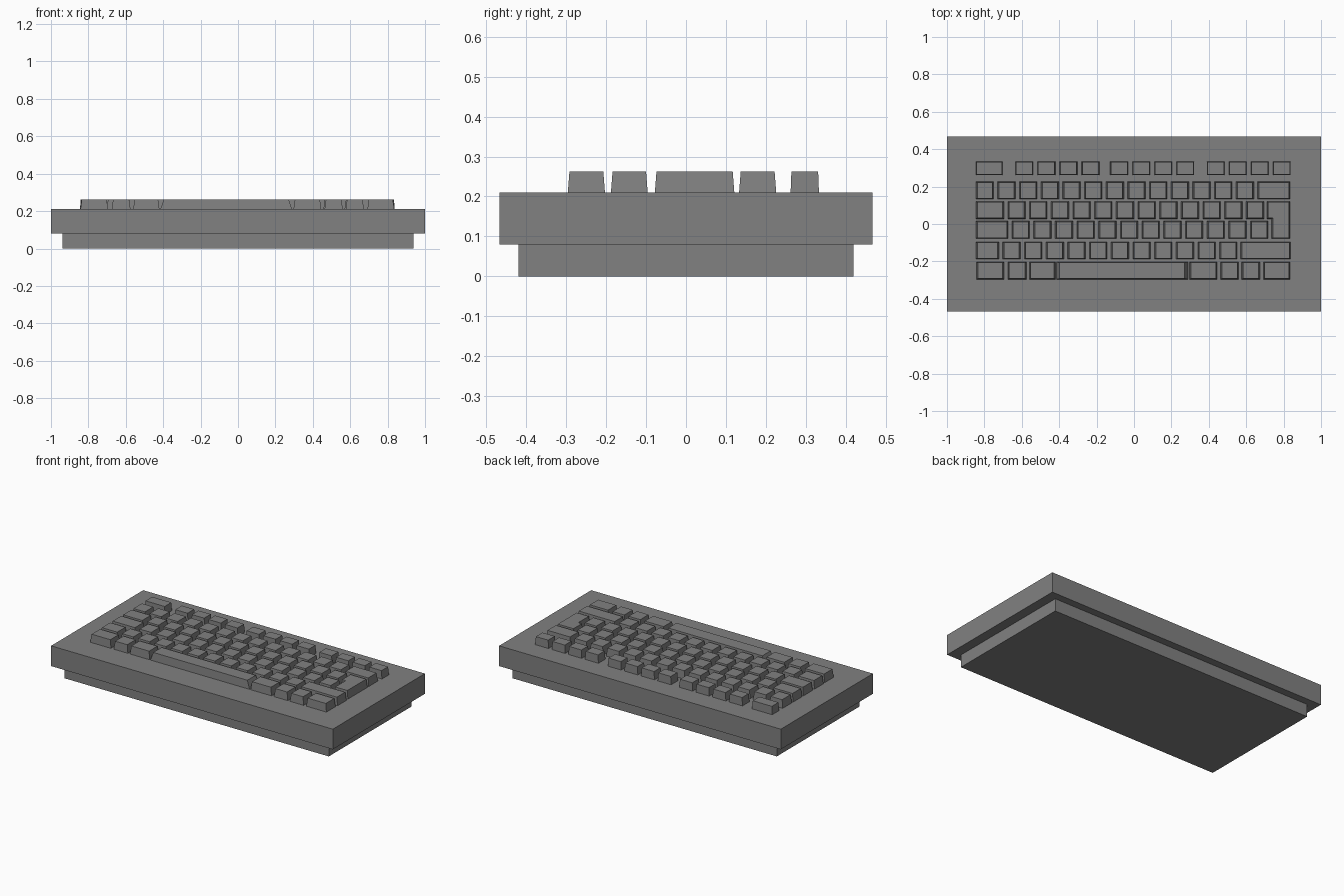
import bpy, bmesh

if "Cube" in bpy.data.objects:
    bpy.data.objects.remove(bpy.data.objects["Cube"])

DECK_Z, KEY_Z = 0.21, 0.262

# Dark grey plastic
plastic = bpy.data.materials.new("dark_plastic")
plastic.diffuse_color = (0.22, 0.22, 0.22, 1)
plastic.use_nodes = True
plastic.node_tree.nodes["Principled BSDF"].inputs["Base Color"].default_value = plastic.diffuse_color


def slab(name, hx, hy, z0, z1):
    """Centred box between two heights."""
    bm = bmesh.new()
    bmesh.ops.create_cube(bm, size=1)
    for v in bm.verts:
        v.co = (v.co.x * 2 * hx, v.co.y * 2 * hy, z1 if v.co.z > 0 else z0)
    finish(name, bm)


def finish(name, bm):
    bmesh.ops.recalc_face_normals(bm, faces=bm.faces)
    mesh = bpy.data.meshes.new(name)
    bm.to_mesh(mesh)
    bm.free()
    mesh.materials.append(plastic)
    bpy.context.collection.objects.link(bpy.data.objects.new(name, mesh))


def add_key(bm, outline, ix, iy):
    """Tapered keycap from a counter-clockwise right-angled outline."""
    n = len(outline)
    low = [bm.verts.new((x, y, DECK_Z)) for x, y in outline]
    top = []
    for i, (x, y) in enumerate(outline):
        dx = dy = 0
        for (ax, ay), (bx, by) in ((outline[i - 1], (x, y)),
                                   ((x, y), outline[(i + 1) % n])):
            if abs(bx - ax) > abs(by - ay):
                dy = iy if bx > ax else -iy
            else:
                dx = -ix if by > ay else ix
        top.append(bm.verts.new((x + dx, y + dy, KEY_Z)))
    bm.faces.new(top)
    bm.faces.new(low[::-1])
    for i in range(n):
        j = (i + 1) % n
        bm.faces.new((low[i], low[j], top[j], top[i]))


def key_row(name, y0, y1, spans, ix=0.007, iy=0.004):
    bm = bmesh.new()
    for x0, x1 in spans:
        add_key(bm, [(x0, y0), (x1, y0), (x1, y1), (x0, y1)], ix, iy)
    finish(name, bm)


def run(start, count, pitch=0.1159, width=0.095):
    return [(start + i * pitch, start + i * pitch + width) for i in range(count)]


# Case
slab("base_plinth", 0.938, 0.419, 0, 0.08)
slab("case_body", 1.0, 0.467, 0.08, DECK_Z)

# Key rows, back to front
key_row("function_keys", 0.262, 0.333,
        [(-0.845, -0.702)] + run(-0.634, 4, 0.118) + run(-0.127, 4, 0.118)
        + run(0.389, 4, 0.118), 0.004, 0.002)
key_row("number_keys", 0.133, 0.226, run(-0.845, 13) + [(0.661, 0.835)])
key_row("upper_letter_keys", 0.028, 0.121, [(-0.845, -0.695)] + run(-0.675, 12))
key_row("middle_letter_keys", -0.078, 0.016, [(-0.845, -0.673)] + run(-0.653, 12))
key_row("lower_letter_keys", -0.188, -0.096,
        [(-0.845, -0.722)] + run(-0.702, 11) + [(0.57, 0.838)])
key_row("modifier_keys", -0.296, -0.203,
        [(-0.842, -0.695), (-0.675, -0.575), (-0.56, -0.42), (0.297, 0.445),
         (0.463, 0.56), (0.576, 0.673), (0.692, 0.835)])
key_row("space_bar", -0.296, -0.203, [(-0.415, 0.289)], 0.018)

# L-shaped return key
bm = bmesh.new()
add_key(bm, [(0.735, -0.078), (0.835, -0.078), (0.835, 0.121),
             (0.71, 0.121), (0.71, 0.028), (0.735, 0.028)], 0.007, 0.004)
finish("return_key", bm)
